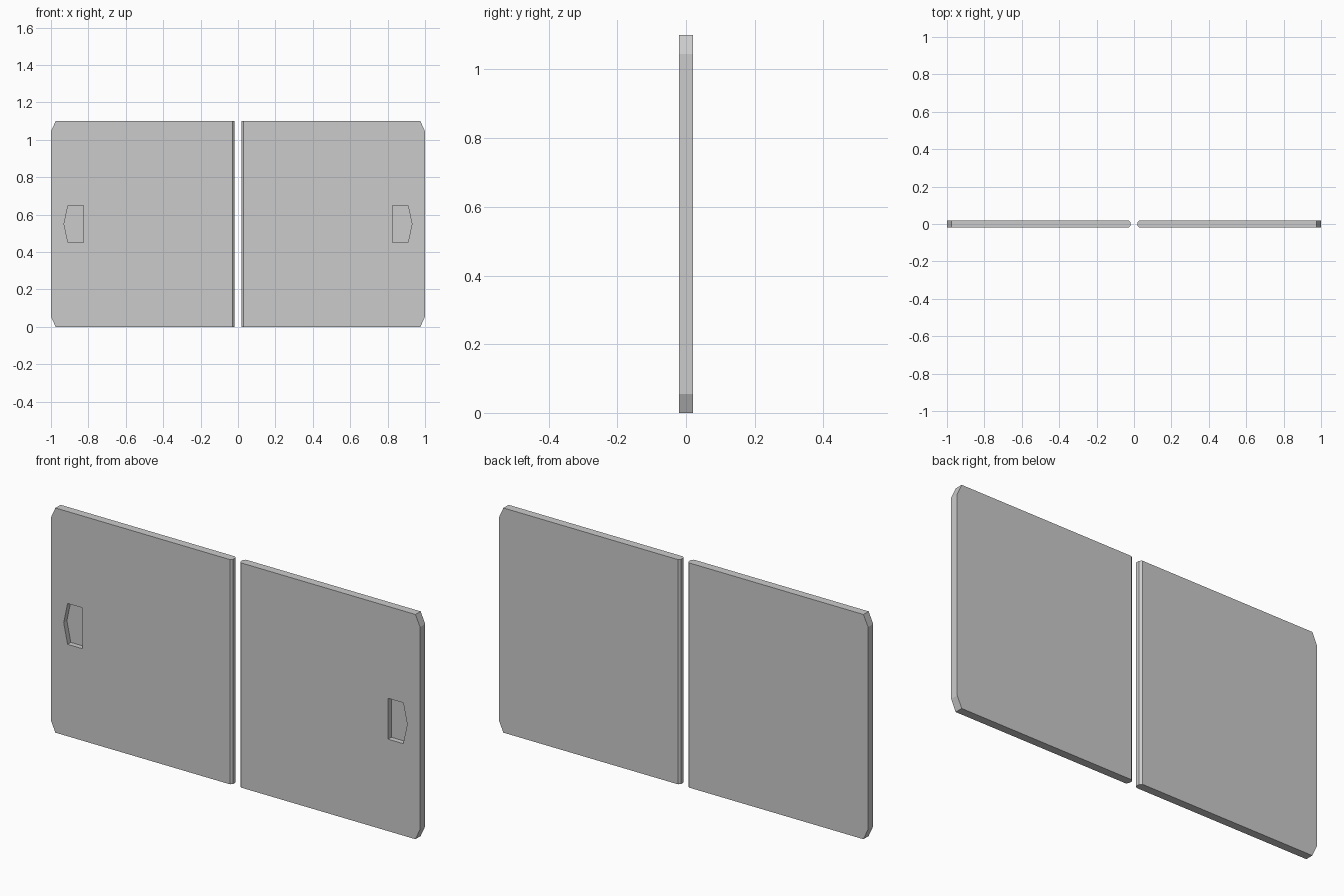
import bpy, bmesh

if "Cube" in bpy.data.objects:
    bpy.data.objects.remove(bpy.data.objects["Cube"])

HALF = 0.02        # half panel thickness
POCKET_DEPTH = 0.025


def prism(name, outline, y0, y1, side, bevel_x=None):
    """Extrude an x-z outline along y; side mirrors it, bevel_x chamfers that upright face."""
    bm = bmesh.new()
    face = bm.faces.new([bm.verts.new((side * x, y0, z)) for x, z in outline])
    ext = bmesh.ops.extrude_face_region(bm, geom=[face])["geom"]
    verts = [v for v in ext if isinstance(v, bmesh.types.BMVert)]
    bmesh.ops.translate(bm, verts=verts, vec=(0, y1 - y0, 0))
    bmesh.ops.recalc_face_normals(bm, faces=bm.faces)
    if bevel_x is not None:
        edges = [e for e in bm.edges
                 if all(abs(v.co.x - side * bevel_x) < 1e-5 for v in e.verts)
                 and abs(e.verts[0].co.z - e.verts[1].co.z) > 0.5]
        bmesh.ops.bevel(bm, geom=edges, offset=0.01, segments=1, affect='EDGES')
    mesh = bpy.data.meshes.new(name)
    bm.to_mesh(mesh)
    bm.free()
    obj = bpy.data.objects.new(name, mesh)
    bpy.context.collection.objects.link(obj)
    return obj


# Door leaf with clipped outer corners, and five-sided hand pocket
leaf = [(0.02, 0), (0.975, 0), (1, 0.055), (1, 1.045), (0.975, 1.1), (0.02, 1.1)]
pocket = [(0.827, 0.45), (0.909, 0.45), (0.93, 0.55), (0.909, 0.65), (0.827, 0.65)]

for label, side in (("left", -1), ("right", 1)):
    door = prism(f"{label}_sliding_door", leaf, -HALF, HALF, side, bevel_x=0.02)
    cutter = prism(f"{label}_pocket_cutter", pocket, -HALF - 0.05,
                   -HALF + POCKET_DEPTH, side)
    cutter.hide_render = True
    cutter.hide_set(True)
    # Recess the hand pocket into the front face
    cut = door.modifiers.new("hand_pocket", 'BOOLEAN')
    cut.operation = 'DIFFERENCE'
    cut.solver = 'EXACT'
    cut.object = cutter
